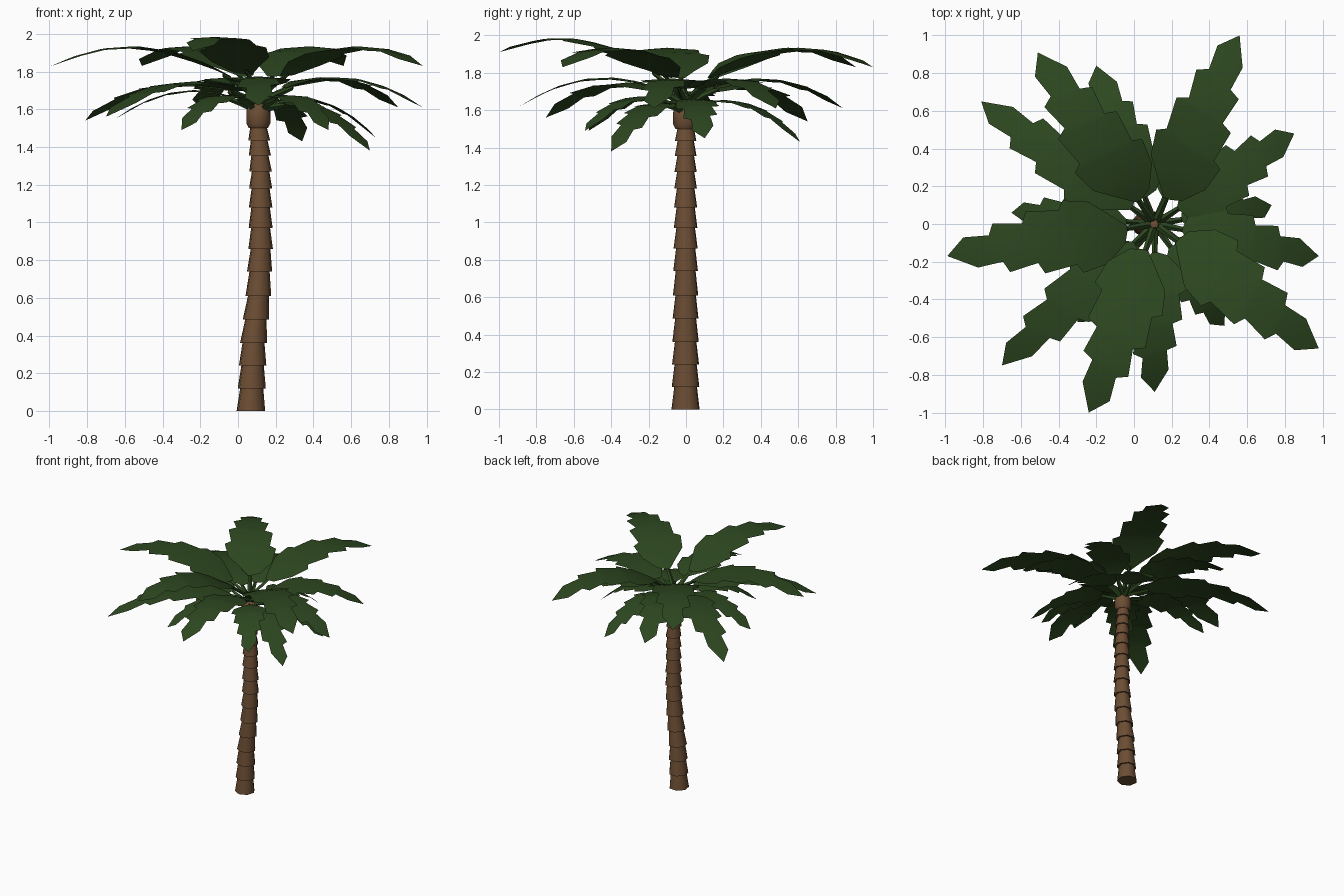
import bpy, bmesh, math
from mathutils import Vector

if "Cube" in bpy.data.objects:
    bpy.data.objects.remove(bpy.data.objects["Cube"])

def material(name, rgb):
    m = bpy.data.materials.new(name)
    m.diffuse_color = (*rgb, 1)
    m.use_nodes = True
    m.node_tree.nodes["Principled BSDF"].inputs["Base Color"].default_value = m.diffuse_color
    return m

BARK = material("bark brown", (0.15, 0.075, 0.034))
LEAF = material("leaf green", (0.026, 0.063, 0.014))

def finish(bm, name, mat):
    for f in bm.faces:
        f.smooth = len(f.verts) < 5      # caps stay flat
    me = bpy.data.meshes.new(name)
    bm.to_mesh(me)
    bm.free()
    me.materials.append(mat)
    ob = bpy.data.objects.new(name, me)
    bpy.context.collection.objects.link(ob)
    bpy.context.view_layer.objects.active = ob
    ob.select_set(True)
    bpy.ops.object.shade_smooth_by_angle(angle=math.radians(60))
    ob.select_set(False)

def loft(bm, rings, sides, turn=0.0):
    """Capped horizontal rings: (x, y, z, radius)."""
    loops = [[bm.verts.new((x + r * math.cos(turn + 2 * math.pi * i / sides),
                            y + r * math.sin(turn + 2 * math.pi * i / sides), z))
              for i in range(sides)] for x, y, z, r in rings]
    for a, b in zip(loops, loops[1:]):
        for i in range(sides):
            j = (i + 1) % sides
            bm.faces.new((a[i], a[j], b[j], b[i]))
    bm.faces.new(loops[0][::-1])
    bm.faces.new(loops[-1])

# Trunk: stacked collars, each flared at its lower edge, on a curved path
path = [(0, 0.067), (0.36, 0.081), (0.61, 0.107), (0.86, 0.119), (1.27, 0.119), (1.51, 0.108), (2, 0.108)]
def axis_x(z):
    for (z0, x0), (z1, x1) in zip(path, path[1:]):
        if z <= z1:
            return x0 + (x1 - x0) * (z - z0) / (z1 - z0)

levels = [0, .12, .24, .36, .485, .61, .74, .86, .97, 1.08, 1.18, 1.27, 1.355, 1.435, 1.51]
bm = bmesh.new()
for z0, z1 in zip(levels, levels[1:]):
    r = 0.078 - 0.013 * z0
    loft(bm, [(axis_x(z0), 0, z0, r), (axis_x(z1), 0, z1, r - 0.015)], 7, -0.75)
finish(bm, "trunk", BARK)

# Crown bulb
bm = bmesh.new()
loft(bm, [(.108, -.005, z, r) for z, r in
          [(1.50, .052), (1.525, .065), (1.59, .065), (1.615, .055), (1.63, .03)]], 8, 0.2)
finish(bm, "crown_bulb", BARK)

# Half outline of a frond blade: (fraction of blade length, half width)
outline = [(0, .015), (.05, .08), (.16, .17), (.30, .198), (.33, .15), (.51, .17), (.54, .11),
           (.70, .135), (.73, .075), (.87, .085), (1, 0)]

def frond(name, tip, z0, arch, width, lean):
    base, tip = Vector((0.11, 0, z0)), Vector(tip)
    up = Vector((0, 0, 1))
    side = up.cross(tip - base).normalized()
    start = 0.15 / (tip - base).length      # blade begins beyond a bare stalk
    def spine(t):
        p = base.lerp(tip, t)
        p.z += arch * 4 * t * (1 - t)
        return p
    bm = bmesh.new()
    # Toothed blade, almost flat; teeth on the two sides are staggered
    rows = []
    for k, w in outline:
        t, w = start + k * (1 - start), w * width
        c = bm.verts.new(spine(t))
        edges = []
        for s in (-1, 1):
            u = t if k in (0, 1) else t + 0.024 * s * lean
            edges.append(bm.verts.new(spine(u) + side * s * w - up * 0.07 * w) if w else c)
        rows.append((edges[0], c, edges[1]))
    for a, b in zip(rows, rows[1:]):
        for k in (0, 1):
            f = [a[k], b[k], b[k + 1], a[k + 1]]
            bm.faces.new(list(dict.fromkeys(f))[::-1])
    # Stalk, ending under the blade
    rings = []
    for t, r in ((0.02, .02), (start * .6, .017), (start + .04, .012)):
        p = spine(t) - up * 0.016
        rings.append([bm.verts.new(p + d * r) for d in (side, up, -side, -up)])
    for a, b in zip(rings, rings[1:]):
        for i in range(4):
            bm.faces.new((a[i], a[(i + 1) % 4], b[(i + 1) % 4], b[i]))
    finish(bm, name, LEAF)

# Three tiers of fronds given by tip position: (start height, arch, width, tips)
tiers = {
    "upper": (1.67, .175, 1.0, [(.56, 1.0, 1.83), (.98, -.66, 1.83), (-.24, -1.0, 1.91),
                                (-.99, -.17, 1.83), (-.51, .91, 1.83)]),
    "middle": (1.64, .145, .86, [(-.81, .65, 1.54), (-.70, -.75, 1.56), (.85, .48, 1.61),
                                 (.98, -.17, 1.61), (-.20, .84, 1.61), (.11, -.89, 1.62)]),
    "lower": (1.60, .125, .70, [(.70, -.40, 1.38), (.48, -.54, 1.49), (.34, .61, 1.43),
                                (.73, .10, 1.45), (-.30, -.52, 1.49), (-.65, .06, 1.55)]),
}
for tier, (z0, arch, width, tips) in tiers.items():
    for i, tip in enumerate(tips):
        frond(f"{tier}_frond_{i + 1}", tip, z0, arch, width, (-1) ** i)
